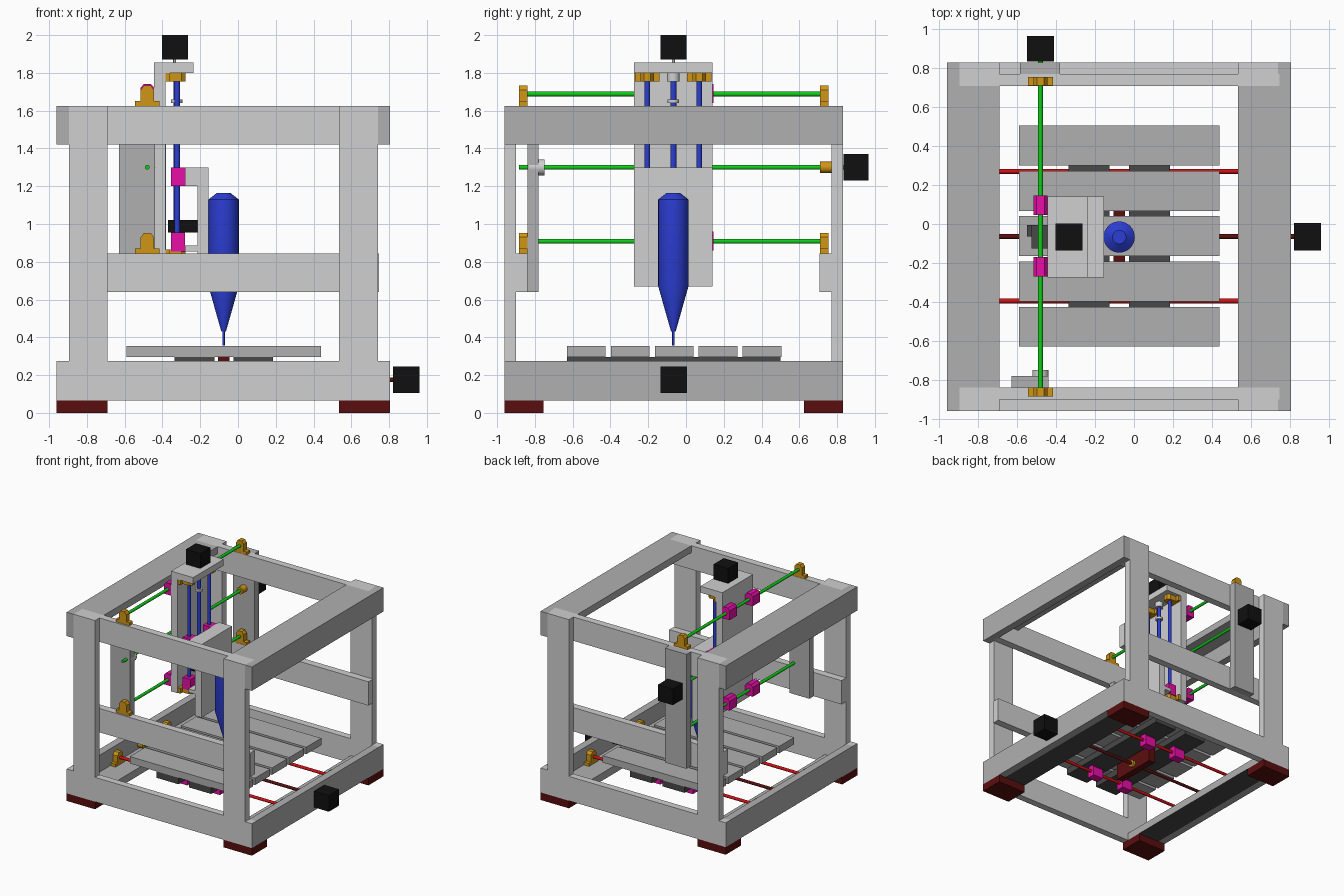
import bpy, bmesh, math
from mathutils import Vector

if "Cube" in bpy.data.objects:
    bpy.data.objects.remove(bpy.data.objects["Cube"])

def mat(name, r, g, b):
    m = bpy.data.materials.new(name)
    m.diffuse_color = [((c / 255 + 0.055) / 1.055) ** 2.4 if c > 10 else c / 3294 for c in (r, g, b)] + [1]
    m.use_nodes = True
    m.node_tree.nodes["Principled BSDF"].inputs["Base Color"].default_value = m.diffuse_color
    return m

LIGHT = mat("light_grey", 208, 208, 208)
GREY = mat("grey", 176, 176, 176)
DARK = mat("dark_grey", 72, 72, 72)
BLACK = mat("black", 16, 16, 16)
MAROON = mat("maroon", 90, 14, 14)
RED = mat("red", 208, 16, 20)
GREEN = mat("green", 16, 204, 24)
BLUE = mat("blue", 44, 62, 212)
PINK = mat("magenta", 248, 16, 180)
GOLD = mat("orange_gold", 208, 150, 22)

X, Y, Z = Vector((1, 0, 0)), Vector((0, 1, 0)), Vector((0, 0, 1))

def finish(name, bm, m):
    bmesh.ops.recalc_face_normals(bm, faces=bm.faces)
    me = bpy.data.meshes.new(name)
    bm.to_mesh(me)
    bm.free()
    me.materials.append(m)
    ob = bpy.data.objects.new(name, me)
    bpy.context.collection.objects.link(ob)
    return ob

def box(name, x, y, z, m):
    """Box from three (min, max) ranges."""
    bm = bmesh.new()
    bmesh.ops.create_cube(bm, size=1)
    for v in bm.verts:
        v.co = [r[0] if c < 0 else r[1] for c, r in zip(v.co, (x, y, z))]
    return finish(name, bm, m)

def repaint(ob, m, rule):
    ob.data.materials.append(m)
    for p in ob.data.polygons:
        if rule(p.normal):
            p.material_index = 1

def prism(name, pts, origin, u, v, t, length, m):
    """Profile in the u/v plane, extruded along t."""
    bm = bmesh.new()
    o = Vector(origin)
    f = bm.faces.new([bm.verts.new(o + u * a + v * b) for a, b in pts])
    r = bmesh.ops.extrude_face_region(bm, geom=[f])
    bmesh.ops.translate(bm, vec=t * length, verts=[g for g in r["geom"] if isinstance(g, bmesh.types.BMVert)])
    return finish(name, bm, m)

def turned(name, profile, origin, axis, m, n=24):
    """Smooth solid of revolution from (radius, height) points."""
    bm = bmesh.new()
    rings = [[bm.verts.new((r * math.cos(2 * math.pi * i / n), r * math.sin(2 * math.pi * i / n), h))
              for i in range(n)] for r, h in profile]
    for a, b in zip(rings, rings[1:]):
        for i in range(n):
            bm.faces.new((a[i], a[(i + 1) % n], b[(i + 1) % n], b[i]))
    bm.faces.new(rings[0])
    bm.faces.new(rings[-1])
    rot = Z.rotation_difference(axis).to_matrix()
    for v in bm.verts:
        v.co = rot @ v.co + Vector(origin)
    ob = finish(name, bm, m)
    bpy.context.view_layer.objects.active = ob
    ob.select_set(True)
    bpy.ops.object.shade_smooth_by_angle(angle=math.radians(30))
    ob.select_set(False)
    return ob

def rod(name, origin, axis, length, m, r=0.0125, n=16):
    return turned(name, [(r, 0), (r, length)], origin, axis, m, n)

HOLDER = [(-.065, 0), (.065, 0), (.065, .025), (.035, .025), (.035, .085), (.018, .108),
          (-.018, .108), (-.035, .085), (-.035, .025), (-.065, .025)]
BEARING = [(-.037, -.05), (.037, -.05), (.037, .03), (.02, .05), (-.02, .05), (-.037, .03)]

def mir(rng, total):
    return (total - rng[1], total - rng[0])

# Frame: ends mirrored about y=-0.065, sides about x=-0.0775
for end in ("front", "back"):
    fy = (lambda r: r) if end == "front" else (lambda r: mir(r, -.13))
    base = box(end + "_base_board", (-.96, .805), fy((-.96, -.9)), (.065, .275), LIGHT)
    repaint(base, GREY, lambda n: abs(n.x) > .5)
    for level, z in (("middle", (.64, .845)), ("top", (1.42, 1.625))):
        box(f"{end}_{level}_rail", (-.895, .747), fy((-.9, -.838)), z, LIGHT)
    for side in ("left", "right"):
        fx = (lambda r: r) if side == "left" else (lambda r: mir(r, -.155))
        box(f"{end}_{side}_post", fx((-.895, -.69)), fy((-.96, -.9)), (.275, 1.625), LIGHT)
        box(f"{end}_{side}_foot", fx((-.96, -.69)), fy((-.96, -.755)), (0, .065), MAROON)
for side in ("left", "right"):
    fx = (lambda r: r) if side == "left" else (lambda r: mir(r, -.155))
    box(side + "_base_board", fx((-.96, -.895)), (-.9, .77), (.065, .275), GREY)
    flat = box(side + "_base_flat", fx((-.895, -.69)), (-.9, .77), (.065, .13), GREY)
    repaint(flat, DARK, lambda n: n.z < -.5)
    box(side + "_top_board", fx((-.96, -.895)), (-.96, .83), (1.42, 1.625), GREY)
    box(side + "_top_flat", fx((-.895, -.69)), (-.838, .708), (1.565, 1.625), GREY)

# Table: five slats, two runners, rails and drive screw
for i in range(5):
    y0 = -.63 + i * .2325
    box(f"table_slat_{i + 1}", (-.59, .44), (y0, y0 + .205), (.295, .355), GREY)
for i, x in enumerate((-.335, -.025)):
    box(f"table_runner_{i + 1}", (x, x + .21), (-.63, .5), (.24, .295), DARK)
for i, y in enumerate((-.395, .27)):
    rod(f"table_rail_{i + 1}", (-.895, y, .19), X, 1.64, RED)
    for j, x in enumerate((-.89, .69)):
        prism(f"table_rail_holder_{i}{j}", HOLDER, (x, y, .13), Y, Z, X, .045, GOLD)
    for j, x in enumerate((-.28, .03)):
        prism(f"table_bearing_{i}{j}", BEARING, (x, y, .19), Y, Z, X, .1, PINK)
rod("table_screw", (-.86, -.065, .175), X, 1.68, MAROON)
box("table_nut_block", (-.105, -.045), (-.27, .14), (.12, .295), MAROON)
rod("table_nut", (-.125, -.065, .175), X, .1, GOLD, .03)
rod("table_screw_holder", (-.89, -.065, .175), X, .05, GOLD, .035)
box("table_motor", (.82, .96), (-.135, .005), (.105, .245), BLACK)

# Cross axis: green rods, screw, support boards, motor
for k, z in enumerate((.845, 1.625)):
    rod(f"cross_rod_{k}", (-.48, -.88, z + .063), Y, 1.63, GREEN)
    for j, y in enumerate((-.885, .71)):
        prism(f"cross_rod_holder_{k}{j}", HOLDER, (-.48, y, z), X, Z, Y, .045, GOLD)
    for j, y in enumerate((-.27, .045)):
        prism(f"cross_bearing_{k}{j}", BEARING, (-.48, y, z + .065), X, Z, Y, .1, PINK)
rod("cross_screw", (-.48, -.885, 1.3), Y, 1.72, GREEN)
box("front_screw_board", (-.63, -.44), (-.838, -.78), (.64, 1.42), GREY)
rod("front_screw_bearing", (-.48, -.83, 1.3), Y, .08, LIGHT, .042, 24)
box("back_motor_board", (-.585, -.38), (.77, .83), (.64, 1.625), GREY)
rod("back_screw_holder", (-.48, .71, 1.3), Y, .06, GOLD, .03)
box("cross_motor", (-.55, -.41), (.835, .965), (1.23, 1.37), BLACK)
box("cross_nut_block", (-.525, -.445), (-.125, -.005), (1.18, 1.42), DARK)
box("cross_nut_tab", (-.55, -.48), (-.065, -.005), (1.26, 1.36), DARK)

# Vertical axis: back plate, top plate, blue rods, motor
box("carriage_back_plate", (-.445, -.385), (-.275, .14), (.82, 1.8), LIGHT)
box("carriage_top_plate", (-.445, -.235), (-.275, .14), (1.8, 1.855), LIGHT)
for i, y in enumerate((-.205, .07)):
    rod(f"lift_rod_{i}", (-.322, y, .825), Z, .975, BLUE, .0145)
    for j, z in enumerate((.82, 1.755)):
        prism(f"lift_rod_holder_{i}{j}", HOLDER, (-.385, y, z), Y, X, Z, .045, GOLD)
    for j, z in enumerate((.855, 1.2)):
        box(f"lift_bearing_{i}{j}", (-.355, -.28), (y - .04, y + .04), (z, z + .1), PINK)
rod("lift_screw", (-.325, -.067, .86), Z, .93, BLUE, .016)
rod("lift_coupler", (-.325, -.067, 1.755), Z, .045, LIGHT, .033, 24)
rod("lift_collar", (-.325, -.067, 1.64), Z, .02, LIGHT, .03, 24)
rod("lift_motor_shaft", (-.335, -.067, 1.85), Z, .03, GREY, .008)
box("lift_motor", (-.403, -.265), (-.135, .003), (1.872, 2.0), BLACK)
box("lift_nut_block", (-.37, -.215), (-.11, -.025), (.955, 1.02), BLACK)

# Tool plate with its spacers
box("tool_plate", (-.215, -.155), (-.275, .14), (.67, 1.3), LIGHT)
for i, z in enumerate((.855, 1.2)):
    box(f"tool_spacer_{i}", (-.28, -.215), (-.275, .14), (z, z + (.03 if i == 0 else .1)), LIGHT)

# Spindle body, cone and cutting bit
turned("spindle", [(.006, .357), (.006, .43), (.012, .43), (.08, .67), (.08, 1.13), (.035, 1.165)],
       (-.076, -.067, 0), Z, BLUE, 32)
